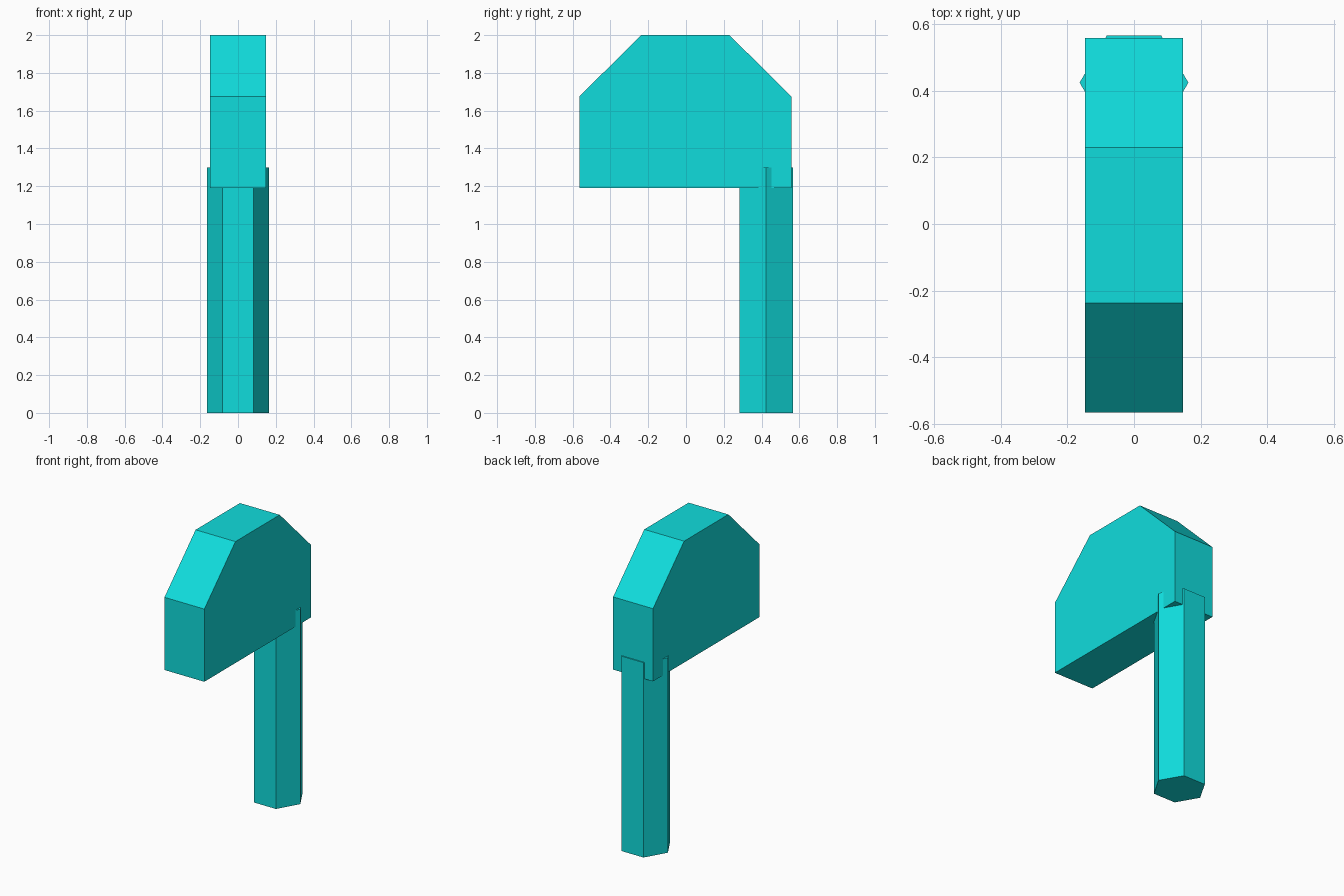
import bpy
import bmesh
from math import cos, sin, radians
from mathutils import Vector

if "Cube" in bpy.data.objects:
    bpy.data.objects.remove(bpy.data.objects["Cube"])

cyan = bpy.data.materials.new("cyan")
cyan.diffuse_color = (0.005, 0.72, 0.72, 1)
cyan.use_nodes = True
cyan.node_tree.nodes["Principled BSDF"].inputs["Base Color"].default_value = cyan.diffuse_color


def prism(name, profile, extrude):
    """Extrude a closed 3D outline along a vector into a flat-faced solid."""
    bm = bmesh.new()
    base = bm.faces.new([bm.verts.new(p) for p in profile])
    top = bmesh.ops.extrude_face_region(bm, geom=[base], use_keep_orig=True)
    moved = [g for g in top["geom"] if isinstance(g, bmesh.types.BMVert)]
    bmesh.ops.translate(bm, verts=moved, vec=Vector(extrude))
    bmesh.ops.recalc_face_normals(bm, faces=bm.faces)
    mesh = bpy.data.meshes.new(name)
    bm.to_mesh(mesh)
    bm.free()
    mesh.materials.append(cyan)
    obj = bpy.data.objects.new(name, mesh)
    bpy.context.collection.objects.link(obj)
    return obj


# Head: block with chamfered upper corners, profile in the y-z plane
half_width = 0.147
outline = [(-0.565, 1.19), (0.558, 1.19), (0.558, 1.675),
           (0.23, 2.0), (-0.237, 2.0), (-0.565, 1.675)]
prism("head", [(-half_width, y, z) for y, z in outline], (2 * half_width, 0, 0))

# Post: hexagonal handle whose upper end is sunk into the head
radius, post_y = 0.163, 0.424
hexagon = [(radius * cos(radians(60 * i)), post_y + radius * sin(radians(60 * i)), 0)
           for i in range(6)]
prism("post", hexagon, (0, 0, 1.3))
